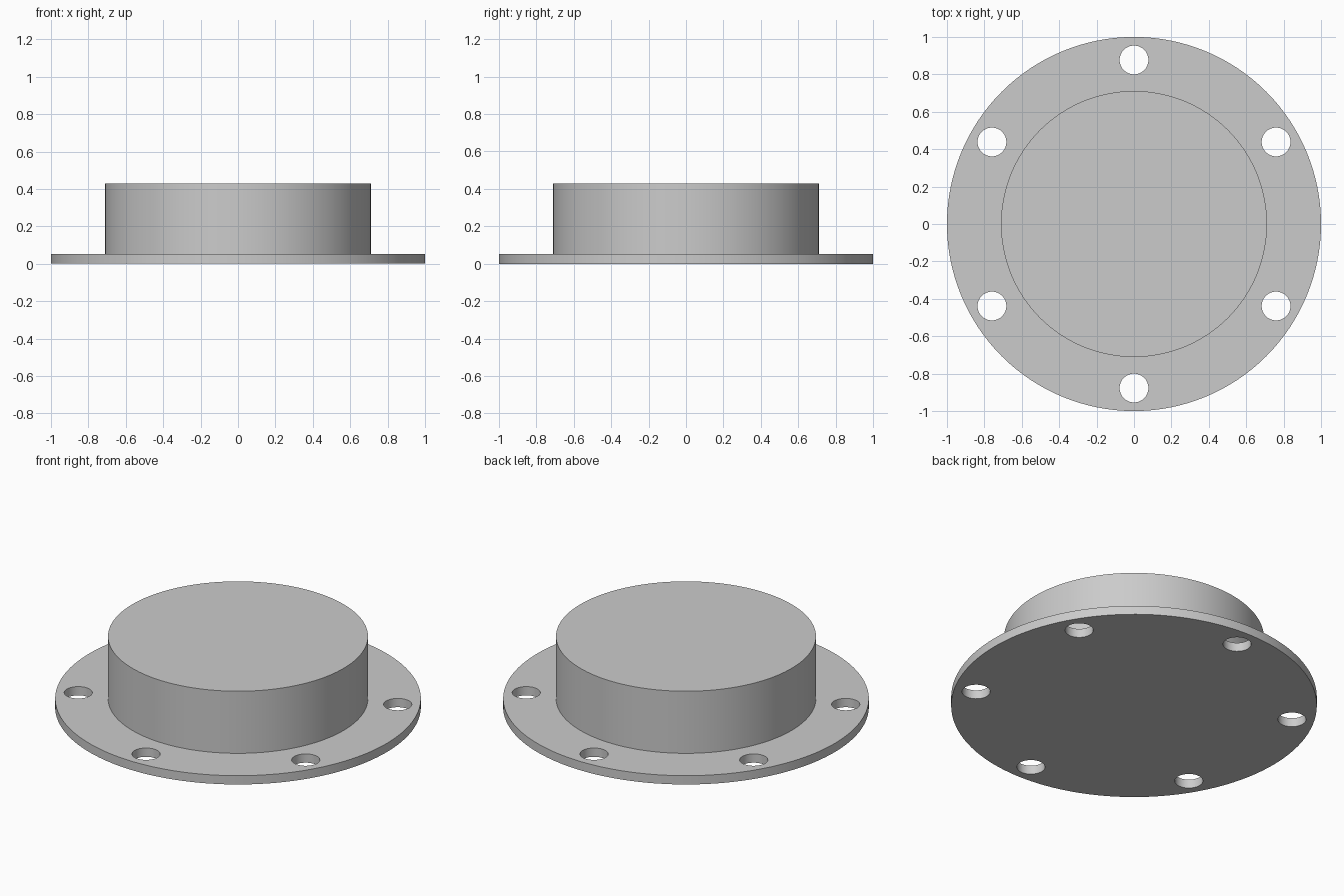
import bpy, math

default_cube = bpy.data.objects.get("Cube")
if default_cube:
    bpy.data.objects.remove(default_cube, do_unlink=True)

FLANGE_RADIUS, FLANGE_TOP = 1.0, 0.053
HUB_RADIUS, HUB_TOP = 0.711, 0.428
BOLT_CIRCLE, HOLE_RADIUS, HOLE_COUNT = 0.877, 0.077, 6

grey = bpy.data.materials.new("plain grey")
grey.use_nodes = True
colour = (0.6, 0.6, 0.6, 1)
grey.diffuse_color = colour
grey.node_tree.nodes["Principled BSDF"].inputs["Base Color"].default_value = colour


def revolve(name, profile, steps=128):
    """Closed solid of revolution from (radius, height) points, bottom to top."""
    count = len(profile)
    verts = []
    for i in range(steps):
        a = math.tau * i / steps
        verts += [(r * math.cos(a), r * math.sin(a), z) for r, z in profile]
    faces = []
    for i in range(steps):
        here, after = i * count, (i + 1) % steps * count
        faces += [(here + k, after + k, after + k + 1, here + k + 1)
                  for k in range(count - 1)]
    faces.append([i * count for i in reversed(range(steps))])
    faces.append([i * count + count - 1 for i in range(steps)])
    mesh = bpy.data.meshes.new(name)
    mesh.from_pydata(verts, [], faces)
    mesh.materials.append(grey)
    obj = bpy.data.objects.new(name, mesh)
    bpy.context.collection.objects.link(obj)
    return obj


# Round flange and raised hub as one solid
cover = revolve("flanged_cover", [
    (FLANGE_RADIUS, 0), (FLANGE_RADIUS, FLANGE_TOP),
    (HUB_RADIUS, FLANGE_TOP), (HUB_RADIUS, HUB_TOP)])

# Bolt holes through the flange
cutters = []
for i in range(HOLE_COUNT):
    angle = math.tau * (i + 0.5) / HOLE_COUNT
    cutter = revolve("bolt_hole_cutter", [(HOLE_RADIUS, -0.1), (HOLE_RADIUS, 0.2)], 48)
    cutter.location = (BOLT_CIRCLE * math.cos(angle), BOLT_CIRCLE * math.sin(angle), 0)
    cutter.hide_render = True
    cutters.append(cutter)
    cut = cover.modifiers.new("bolt_hole", "BOOLEAN")
    cut.operation = "DIFFERENCE"
    cut.solver = "EXACT"
    cut.object = cutter

bpy.ops.object.select_all(action="DESELECT")
bpy.context.view_layer.objects.active = cover
cover.select_set(True)
for cut in list(cover.modifiers):
    bpy.ops.object.modifier_apply(modifier=cut.name)
for cutter in cutters:
    bpy.data.objects.remove(cutter, do_unlink=True)

# Smooth walls with crisp rims
bpy.ops.object.shade_smooth_by_angle(angle=math.radians(30))
